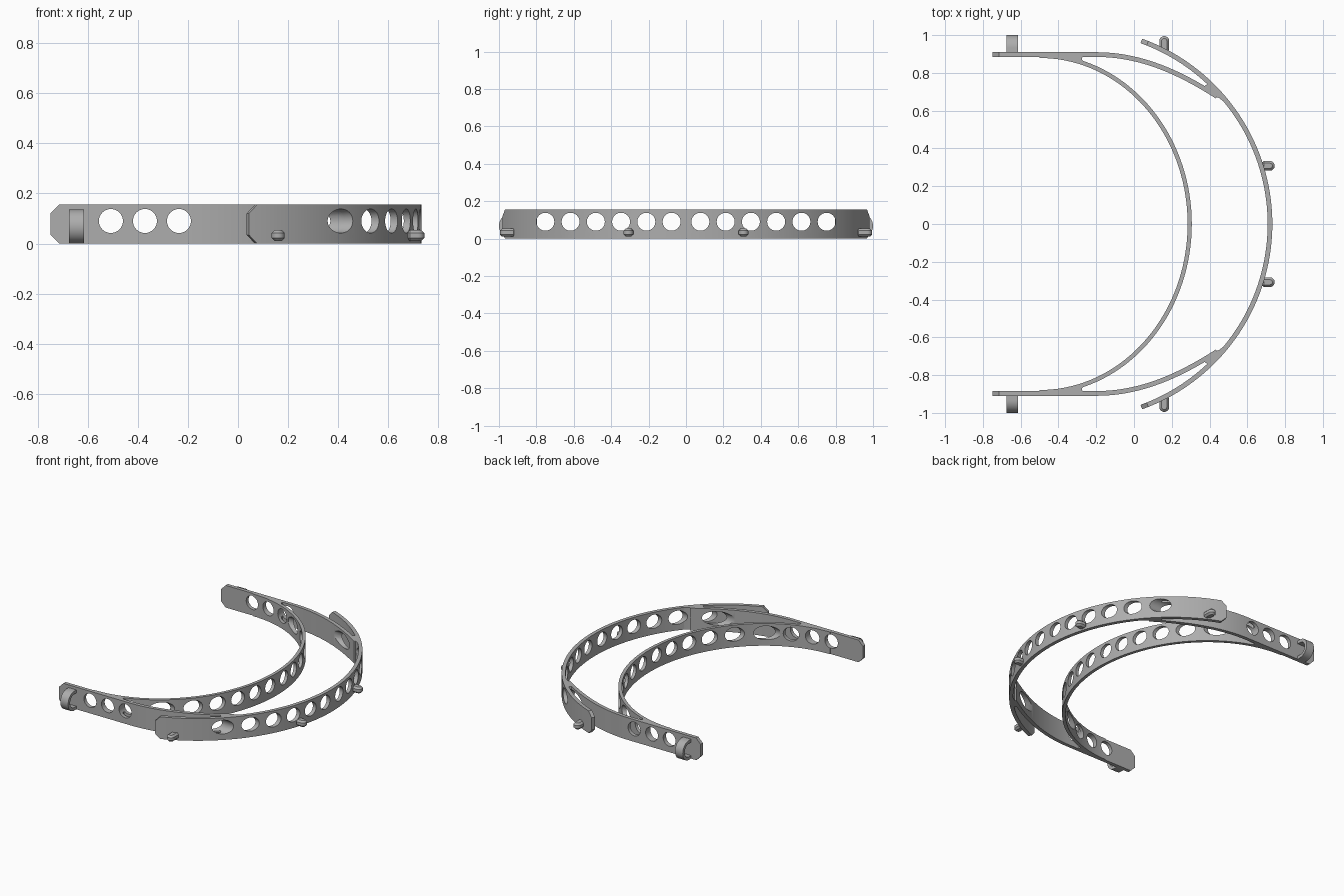
import bpy, bmesh, math
from mathutils import Vector, Matrix
from mathutils.geometry import interpolate_bezier

if "Cube" in bpy.data.objects:
    bpy.data.objects.remove(bpy.data.objects["Cube"])

HEIGHT, THICK, CHAMFER = 0.155, 0.025, 0.035
HOLE_Z, HOLE_R = 0.09, 0.048

grey = bpy.data.materials.new("grey_plastic")
grey.use_nodes = True
colour = (0.42, 0.42, 0.42, 1)
grey.diffuse_color = colour
grey.node_tree.nodes["Principled BSDF"].inputs["Base Color"].default_value = colour


def finish(name, bm):
    bmesh.ops.recalc_face_normals(bm, faces=bm.faces)
    mesh = bpy.data.meshes.new(name)
    bm.to_mesh(mesh)
    bm.free()
    mesh.materials.append(grey)
    obj = bpy.data.objects.new(name, mesh)
    bpy.context.collection.objects.link(obj)
    return obj


def strip(name, path, thick=THICK, ends=()):
    """Upright band along a plan path; listed end points get chamfered corners."""
    bm = bmesh.new()
    pts = [Vector(p) for p in path]
    rings = []
    for i, p in enumerate(pts):
        d = (pts[min(i + 1, len(pts) - 1)] - pts[max(i - 1, 0)]).normalized()
        n = Vector((-d.y, d.x)) * thick / 2
        inset = CHAMFER if i in ends else 0
        lo, hi = inset, HEIGHT - inset
        rings.append([bm.verts.new((*q, z)) for q, z in
                      ((p - n, lo), (p + n, lo), (p + n, hi), (p - n, hi))])
    for a, b in zip(rings, rings[1:]):
        for k in range(4):
            bm.faces.new((a[k], a[(k + 1) % 4], b[(k + 1) % 4], b[k]))
    bm.faces.new(rings[0])
    bm.faces.new(rings[-1])
    return finish(name, bm)


def prism(name, outline, depth, matrix=Matrix()):
    """Extrude a closed outline along local z, then place it."""
    bm = bmesh.new()
    face = bm.faces.new([bm.verts.new((x, y, 0)) for x, y in outline])
    new = bmesh.ops.extrude_face_region(bm, geom=[face])["geom"]
    bmesh.ops.translate(bm, vec=(0, 0, depth),
                        verts=[v for v in new if isinstance(v, bmesh.types.BMVert)])
    bmesh.ops.transform(bm, matrix=matrix, verts=bm.verts)
    return finish(name, bm)


def arc(cx, a, b, t0, t1, n):
    return [(cx + a * math.cos(t0 + (t1 - t0) * i / n),
             b * math.sin(t0 + (t1 - t0) * i / n)) for i in range(n + 1)]


# Front band (outer arc) with chamfered tips
R, CX = 1.03, -0.31
tip, step = math.radians(70.2), CHAMFER / R
outer = arc(CX, R, R, -tip + step, tip - step, 72)
outer = (arc(CX, R, R, -tip, 0, 1)[:1] + outer + arc(CX, R, R, 0, tip, 1)[1:])
cut_parts = [strip("front_band", outer, ends=(0, len(outer) - 1))]

# Forehead band (inner arc)
cut_parts.append(strip("forehead_band",
                       arc(-0.5, 0.795, 0.89, -math.pi / 2, math.pi / 2, 72), 0.022))

# Temple arms and the solid webs where the bands merge
curve = interpolate_bezier(Vector((-0.2, 0.897)), Vector((0.05, 0.897)),
                           Vector((0.26, 0.79)), Vector((0.44, 0.675)), 24)
arm = [(-0.75, 0.897), (-0.75 + CHAMFER, 0.897)] + [tuple(p.xy) for p in curve]
front_web = [(0.36, 0.715), (0.38, 0.735), (0.40, 0.745), (0.42, 0.735), (0.47, 0.675),
             (0.515, 0.60), (0.48, 0.645), (0.45, 0.667), (0.42, 0.678), (0.40, 0.687)]
rear_web = [(-0.5, 0.89), (-0.26, 0.892), (-0.275, 0.882), (-0.275, 0.87),
            (-0.26, 0.855), (-0.34, 0.867)]
for side, s in (("left_side", 1), ("right_side", -1)):
    # names follow the +y and -y halves
    half = "back" if s > 0 else "front"
    flip = lambda pts: [(x, y * s) for x, y in pts]
    cut_parts.append(strip(half + "_arm", flip(arm), ends=(0,)))
    cut_parts.append(prism(half + "_band_web", flip(front_web), HEIGHT))
    cut_parts.append(prism(half + "_arm_web", flip(rear_web), HEIGHT))

# Hole cutters: a row along x through the bands, a row along y through the arms
bm = bmesh.new()


def hole(centre, length, axis):
    bmesh.ops.create_cone(bm, cap_ends=True, segments=40, radius1=HOLE_R, radius2=HOLE_R,
                          depth=length, matrix=Matrix.Translation(centre)
                          @ Matrix.Rotation(math.pi / 2, 4, axis))


for s in (-1, 1):
    for i in range(6):
        hole((0.4, s * (0.077 + 0.135 * i), HOLE_Z), 1.14, 'Y')
    for i in range(3):
        hole((-0.508 + 0.136 * i, s * 0.88, HOLE_Z), 0.2, 'X')
cutter = finish("hole_cutter", bm)
cutter.hide_render = True

for obj in cut_parts:
    mod = obj.modifiers.new("holes", 'BOOLEAN')
    mod.operation, mod.solver, mod.object = 'DIFFERENCE', 'EXACT', cutter
    bpy.context.view_layer.objects.active = obj
    bpy.ops.object.modifier_apply(modifier=mod.name)
bpy.data.objects.remove(cutter)

parts = list(cut_parts)

# Strap loops: D-shaped rings on the outside of each arm
def d_shape(r, sign):
    turn = [(0.932 + r * math.sin(t * math.pi / 20), 0.068 + r * math.cos(t * math.pi / 20))
            for t in range(21)]
    pts = [(0.9, 0.068 + r)] + turn + [(0.9, 0.068 - r)]
    return [(y * sign, z) for y, z in pts]


to_x = Matrix(((0, 0, 1, -0.675), (1, 0, 0, 0), (0, 1, 0, 0), (0, 0, 0, 1)))
for half, s in (("back", 1), ("front", -1)):
    ring = d_shape(0.068, s) + d_shape(0.046, s)[::-1]
    parts.append(prism(half + "_strap_loop", ring, 0.06, to_x))


# Visor pegs: rounded studs with bevelled rims
def peg(name, x, y, angle, length):
    r = 0.026
    outline = [(0, -r)] + [(length - r + r * math.sin(t * math.pi / 10),
                            -r * math.cos(t * math.pi / 10)) for t in range(11)] + [(0, r)]
    obj = prism(name, outline, 0.044, Matrix.Translation((x, y, 0.01))
                @ Matrix.Rotation(angle, 4, 'Z'))
    mod = obj.modifiers.new("rim", 'BEVEL')
    mod.width, mod.segments, mod.limit_method = 0.012, 1, 'ANGLE'
    mod.angle_limit = math.radians(50)
    bpy.context.view_layer.objects.active = obj
    bpy.ops.object.modifier_apply(modifier=mod.name)
    parts.append(obj)


for half, s in (("back", 1), ("front", -1)):
    peg(half + "_middle_peg", 0.675, s * 0.308, 0, 0.07)
    peg(half + "_end_peg", 0.16, s * 0.91, s * math.pi / 2, 0.085)

# Smooth curved walls, keep edges sharp
bpy.ops.object.select_all(action='DESELECT')
for obj in parts:
    obj.select_set(True)
bpy.context.view_layer.objects.active = parts[0]
bpy.ops.object.shade_smooth_by_angle(angle=math.radians(30))
